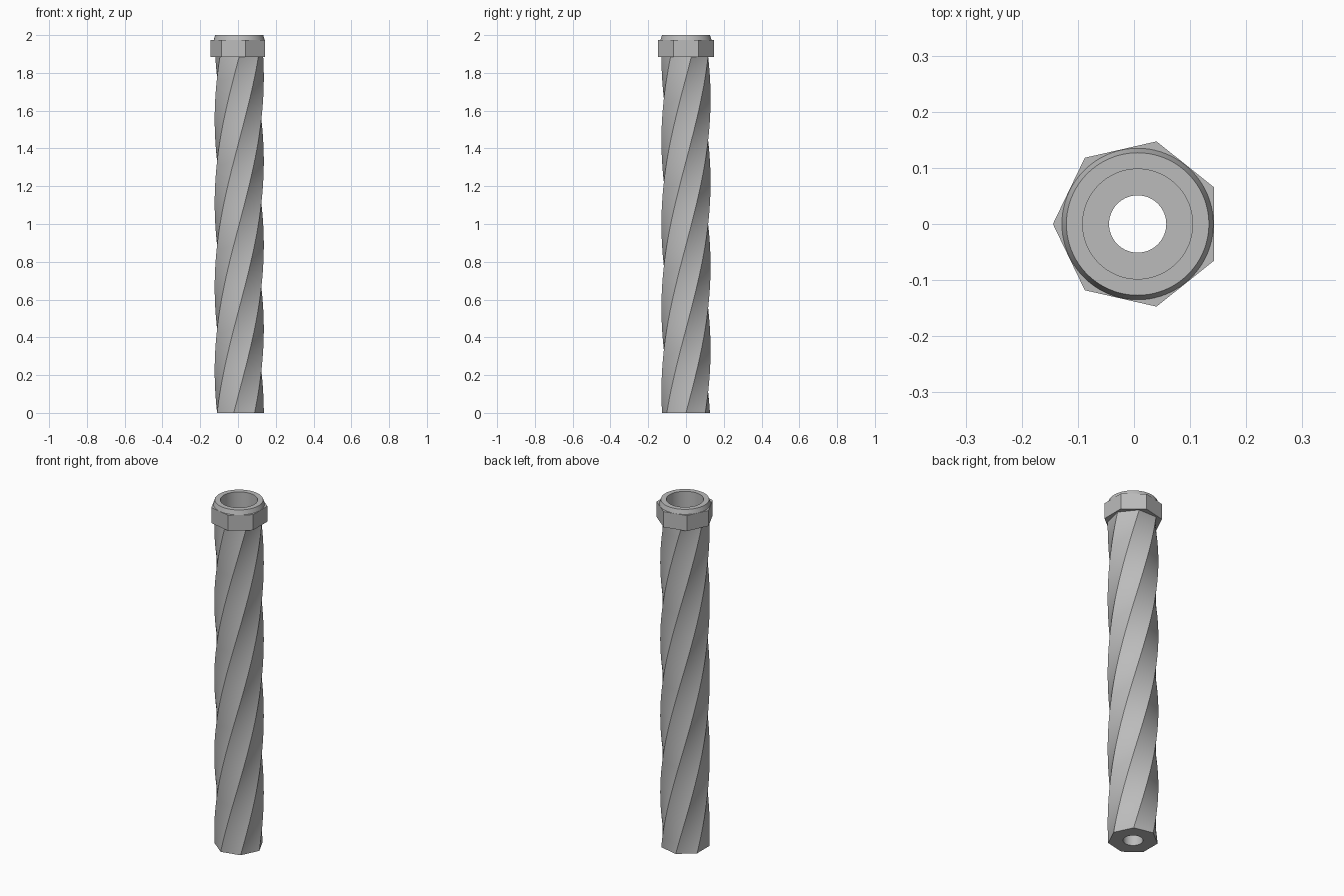
import bpy, bmesh, math

SIDES = 7
STEP = 2 * math.pi / SIDES
COLS = SIDES * 12
CENTRE_X = 0.0065
PITCH = 0.444        # height over which the twist advances by one side
BORE, SOCKET = 0.051, 0.098

cube = bpy.data.objects.get("Cube")
if cube:
    bpy.data.objects.remove(cube)

grey = bpy.data.materials.new("grey metal")
grey.use_nodes = True
colour = (0.5, 0.5, 0.5, 1)
grey.diffuse_color = colour
grey.node_tree.nodes["Principled BSDF"].inputs["Base Color"].default_value = colour


def ring(z, radius, polygon=False, turn=0.0):
    """Points of a circle, or of a seven-sided outline with a corner at 'turn'."""
    points = []
    for i in range(COLS):
        a = STEP * SIDES * i / COLS
        r = radius
        if polygon:
            r *= math.cos(STEP / 2) / math.cos(a % STEP - STEP / 2)
        points.append((r * math.cos(a + turn), r * math.sin(a + turn), z))
    return points


def skin(name, rings):
    """Join successive rings into one surface."""
    bm = bmesh.new()
    loops = [[bm.verts.new(p) for p in r] for r in rings]
    for low, high in zip(loops, loops[1:]):
        for i in range(COLS):
            j = (i + 1) % COLS
            bm.faces.new((low[i], low[j], high[j], high[i]))
    mesh = bpy.data.meshes.new(name)
    bm.to_mesh(mesh)
    bm.free()
    mesh.materials.append(grey)
    obj = bpy.data.objects.new(name, mesh)
    obj.location.x = CENTRE_X
    bpy.context.collection.objects.link(obj)
    bpy.ops.object.select_all(action='DESELECT')
    obj.select_set(True)
    bpy.context.view_layer.objects.active = obj
    bpy.ops.object.shade_smooth_by_angle(angle=math.radians(30))
    return obj


# Twisted seven-sided shaft with an annular foot
LEVELS = 90
heights = [1.93 * k / LEVELS for k in range(LEVELS + 1)]
skin("twisted_shaft", [ring(0, BORE)] +
     [ring(z, 0.13, True, STEP * z / PITCH) for z in heights])

# Seven-sided nut with a corner towards -x
skin("nut", [ring(1.885, SOCKET, turn=math.pi), ring(1.885, 0.151, True, math.pi),
             ring(1.975, 0.151, True, math.pi), ring(1.975, SOCKET, turn=math.pi)])

# Bevelled collar, socket and through bore
skin("collar_and_bore", [ring(1.975, 0.135), ring(2.0, 0.127), ring(2.0, SOCKET),
                         ring(1.7, SOCKET), ring(1.7, BORE), ring(0, BORE)])
